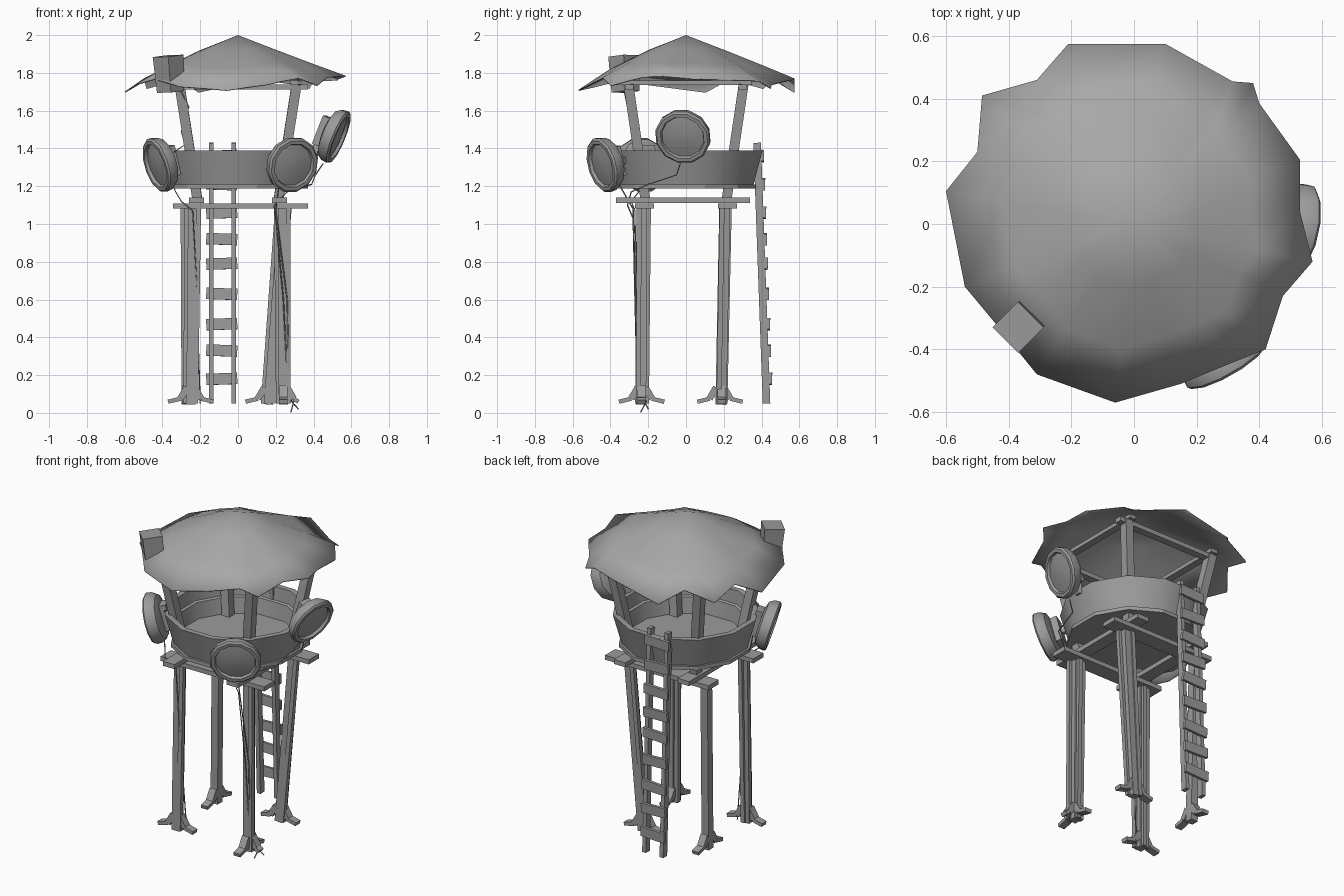
import bpy, bmesh, math
from mathutils import Vector, Matrix

if "Cube" in bpy.data.objects:
    bpy.data.objects.remove(bpy.data.objects["Cube"])


def grey(name, v):
    m = bpy.data.materials.new(name)
    m.diffuse_color = (v, v, v, 1)
    m.use_nodes = True
    m.node_tree.nodes["Principled BSDF"].inputs["Base Color"].default_value = m.diffuse_color
    return m


WOOD = grey("dark_wood", 0.33)
SHEET = grey("roof_grey", 0.39)


def make(name, bm, mat=WOOD):
    bmesh.ops.recalc_face_normals(bm, faces=bm.faces)
    me = bpy.data.meshes.new(name)
    bm.to_mesh(me)
    bm.free()
    me.materials.append(mat)
    ob = bpy.data.objects.new(name, me)
    bpy.context.collection.objects.link(ob)
    return ob


def beam(name, a, b, w, t, side=(1, 0, 0), taper=1.0):
    """Board from a to b; w is measured along side, t across it."""
    a, b = Vector(a), Vector(b)
    d = (b - a).normalized()
    s = Vector(side)
    s = (s - d * s.dot(d)).normalized()
    u = d.cross(s)
    bm = bmesh.new()
    rings = []
    for p, k in ((a, 1), (b, taper)):
        rings.append([bm.verts.new(p + s * (i * w * k / 2) + u * (j * t * k / 2))
                      for i, j in ((-1, -1), (1, -1), (1, 1), (-1, 1))])
    bm.faces.new(rings[0])
    bm.faces.new(rings[1])
    for i in range(4):
        j = (i + 1) % 4
        bm.faces.new((rings[0][i], rings[0][j], rings[1][j], rings[1][i]))
    return make(name, bm)


def lathe(name, profile, n=12, closed=False):
    """Revolve (radius, z) points into an n-sided solid."""
    bm = bmesh.new()
    rings = []
    for r, z in profile:
        rings.append([bm.verts.new((r * math.cos(a), r * math.sin(a), z)) for a in
                      [(i + 0.5) * math.tau / n for i in range(n)]])
    pairs = list(zip(rings, rings[1:]))
    if closed:
        pairs.append((rings[-1], rings[0]))
    else:
        bm.faces.new(rings[0])
        bm.faces.new(rings[-1])
    for p, q in pairs:
        for i in range(n):
            j = (i + 1) % n
            bm.faces.new((p[i], p[j], q[j], q[i]))
    return make(name, bm)


def smooth(ob, deg):
    bpy.ops.object.select_all(action='DESELECT')
    ob.select_set(True)
    bpy.context.view_layer.objects.active = ob
    bpy.ops.object.shade_smooth_by_angle(angle=math.radians(deg))


def cable(name, pts, r=0.0035):
    cu = bpy.data.curves.new(name, 'CURVE')
    cu.dimensions = '3D'
    cu.bevel_depth = r
    cu.bevel_resolution = 0
    cu.use_fill_caps = True
    cu.materials.append(WOOD)
    sp = cu.splines.new('POLY')
    sp.points.add(len(pts) - 1)
    for p, c in zip(sp.points, pts):
        p.co = (*c, 1)
    ob = bpy.data.objects.new(name, cu)
    bpy.context.collection.objects.link(ob)


# Tattered roof: irregular rim, two inner rings and a peak
rim = [(0.1, 0.575, 1.77), (-0.21, 0.575, 1.70), (-0.31, 0.46, 1.77), (-0.485, 0.41, 1.72),
       (-0.5, 0.23, 1.77), (-0.6, 0.105, 1.70), (-0.54, -0.2, 1.74), (-0.44, -0.32, 1.77),
       (-0.31, -0.48, 1.73), (-0.06, -0.57, 1.71), (0.15, -0.51, 1.74), (0.32, -0.44, 1.775),
       (0.42, -0.4, 1.735), (0.475, -0.23, 1.78), (0.57, -0.12, 1.785), (0.53, 0.04, 1.77),
       (0.53, 0.205, 1.765), (0.4, 0.385, 1.76), (0.38, 0.45, 1.72), (0.315, 0.455, 1.74)]
bm = bmesh.new()
rings = []
for f in (0.35, 0.7, 1):
    ring = []
    for x, y, z in rim:
        soft = 2 - 0.38 * f * math.hypot(x, y)
        k = f ** 2
        ring.append(bm.verts.new((x * f, y * f, soft * (1 - k) + (2 + (z - 2) * f) * k)))
    rings.append(ring)
top = bm.verts.new((0, 0, 2))
n = len(rim)
for i in range(n):
    j = (i + 1) % n
    bm.faces.new((top, rings[0][i], rings[0][j]))
    for p, q in zip(rings, rings[1:]):
        bm.faces.new((p[i], q[i], q[j], p[j]))
for f in bm.faces:
    f.smooth = True
roof = make("roof_sheet", bm, SHEET)
sol = roof.modifiers.new("thickness", 'SOLIDIFY')
sol.thickness = 0.006

# Box on the roof corner
beam("roof_box", (-0.355, -0.32, 1.70), (-0.37, -0.33, 1.89), 0.105, 0.105, (1, 1, 0), 1.1)

# Basket wall with an inner ledge, and floor
wall = lathe("basket_wall", [(0.368, 1.2), (0.395, 1.3), (0.42, 1.39), (0.385, 1.39),
                             (0.376, 1.31), (0.36, 1.305), (0.343, 1.2)], closed=True)
smooth(wall, 32)
lathe("basket_floor", [(0.385, 1.187), (0.385, 1.21)])

# Roof posts, floor joists and roof beams
for s in (-1, 1):
    for sy in (-1, 1):
        beam("roof_post", (s * 0.215, sy * 0.215, 1.13), (s * 0.31, sy * 0.305, 1.74), 0.052, 0.052)
    beam("joist_x", (-0.345, s * 0.22, 1.095), (0.37, s * 0.22, 1.095), 0.1, 0.028, (0, 1, 0))
    beam("joist_y", (s * 0.22, -0.37, 1.125), (s * 0.22, 0.34, 1.125), 0.08, 0.028)
    beam("roof_beam_x", (-0.32, s * 0.3, 1.725), (0.37, s * 0.3, 1.725), 0.045, 0.028, (0, 1, 0))
    beam("roof_beam_y", (s * 0.3, -0.37, 1.748), (s * 0.3, 0.35, 1.748), 0.045, 0.024)

# Legs: post flanked by planks, with splayed feet
legs = [((-0.25, -0.24), (-0.24, -0.23), "xX", 3), ((0.24, -0.235), (0.235, -0.23), "yYX", 3),
        ((0.16, 0.19), (0.24, 0.21), "xX", 2), ((-0.275, 0.18), (-0.28, 0.2), "yY", 0)]
arms = {"x": (-1, 0), "X": (1, 0), "y": (0, -1), "Y": (0, 1)}
for (bx, by), (tx, ty), feet, count in legs:
    beam("leg_post", (bx, by, 0.045), (tx, ty, 1.085), 0.048, 0.048)
    for ox, oy in [(0.026, -0.016), (-0.026, 0.016), (0.0, 0.026)][:count]:
        beam("leg_plank", (bx + ox, by + oy, 0.05), (tx + ox * 1.2, ty + oy * 1.2, 1.085), 0.026, 0.026)
    for c in feet:
        dx, dy = arms[c]
        side = (-dy, dx, 0)
        reach = 0.08 if c == "X" and len(feet) == 3 else 0.12
        mid = (bx + dx * 0.055, by + dy * 0.055, 0.075)
        beam("foot_brace", (bx + dx * 0.02, by + dy * 0.02, 0.135), mid, 0.045, 0.035, side)
        beam("foot_tip", mid, (bx + dx * reach, by + dy * reach, 0.059), 0.045, 0.022, side)


# Ladder at the back
def ladder_y(z):
    return 0.428 - 0.036 * z


for x in (-0.142, -0.022):
    beam("ladder_rail", (x, ladder_y(0.05), 0.05), (x, ladder_y(1.43), 1.43), 0.025, 0.04)
for i, z in enumerate((0.18, 0.33, 0.47, 0.63, 0.79, 0.92, 1.06, 1.21, 1.36)):
    t = 0.003 * (-1) ** i
    y = ladder_y(z) + 0.025
    beam("ladder_rung", (-0.168, y, z - t), (-0.004, y, z + t), 0.06, 0.018, (0, 0.04, 1))

# Spotlights hung round the basket: dish, back box and bracket
dish = [(0.09, -0.055), (0.13, -0.042), (0.147, -0.015), (0.15, 0.016), (0.14, 0.026),
        (0.12, 0.026), (0.114, 0.01), (0.07, 0.018), (0.01, 0.022)]
spots = [("right", (0.515, -0.015, 1.465), (0.9, -0.2, -0.37), (0.4, 0.0, 1.36)),
         ("front", (0.285, -0.43, 1.315), (0.48, -0.84, -0.24), (0.22, -0.33, 1.34)),
         ("left", (-0.415, -0.23, 1.315), (-0.87, -0.4, -0.28), (-0.34, -0.19, 1.36))]
for side, pos, nrm, mount in spots:
    nrm = Vector(nrm).normalized()
    pos = Vector(pos)
    ob = lathe("spotlight_" + side, dish)
    ob.matrix_world = Matrix.Translation(pos) @ nrm.to_track_quat('Z', 'Y').to_matrix().to_4x4()
    smooth(ob, 35)
    up = (Vector((0, 0, 1)) - nrm * nrm.z).normalized()
    back = pos - nrm * 0.075
    beam("spotlight_box_" + side, back - up * 0.08, back + up * 0.08, 0.08, 0.04, up.cross(nrm))
    beam("spotlight_bracket_" + side, mount, back, 0.035, 0.035, (0.3, 1, 0))

# Cables running down to the ground
cable("cable_right", [(0.45, -0.03, 1.32), (0.41, -0.05, 1.26), (0.39, -0.2, 1.21), (0.26, -0.29, 1.17),
                      (0.19, -0.31, 1.1), (0.2, -0.28, 1.03), (0.24, -0.27, 0.6), (0.26, -0.26, 0.2),
                      (0.285, -0.22, 0.06), (0.32, -0.2, 0.02)])
cable("cable_front", [(0.22, -0.36, 1.22), (0.2, -0.28, 1.08), (0.26, -0.265, 0.6), (0.27, -0.26, 0.15),
                      (0.295, -0.21, 0.06), (0.28, -0.24, 0.004)])
cable("cable_left", [(-0.36, -0.22, 1.24), (-0.33, -0.25, 1.17), (-0.3, -0.29, 1.12), (-0.24, -0.27, 1.07),
                     (-0.22, -0.265, 0.7), (-0.2, -0.22, 0.05)])
cable("cable_roof_box", [(-0.31, -0.33, 1.72), (-0.26, -0.31, 1.62), (-0.3, -0.29, 1.49),
                         (-0.28, -0.28, 1.42), (-0.34, -0.24, 1.38)])
